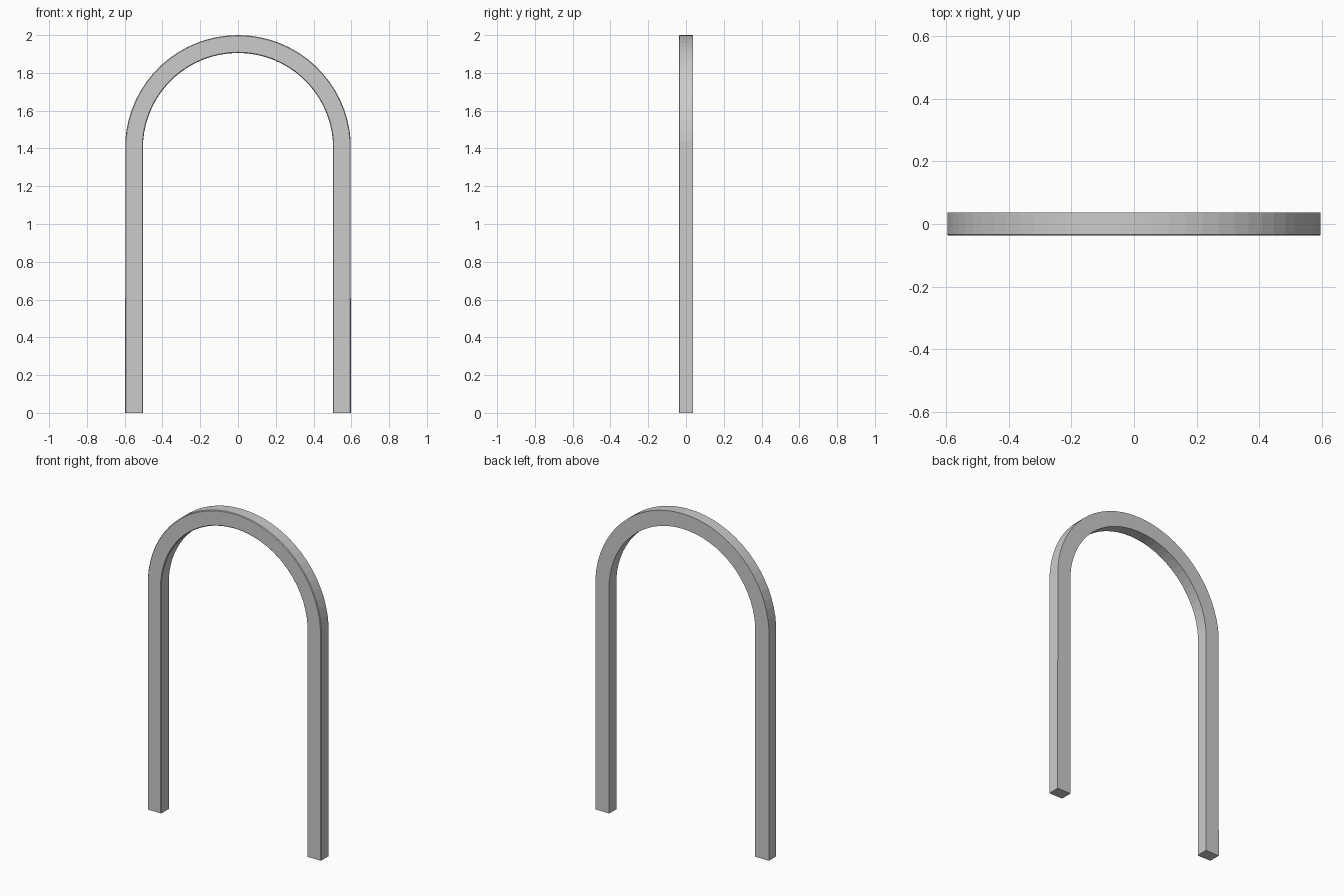
import bpy, bmesh, math

if "Cube" in bpy.data.objects:
    bpy.data.objects.remove(bpy.data.objects["Cube"])

HALF_DEPTH = 0.0375
SPRING_Z = 1.44      # where the legs meet the arch
CENTRE_Z = 1.402
SEGMENTS = 32
CHAMFER = 0.004      # tiny softened front edge


def arch_path(half_width, radius):
    """Outline from the left foot, over the arch, to the right foot."""
    start = math.asin((SPRING_Z - CENTRE_Z) / radius)
    pts = [(-half_width, 0.0)]
    for i in range(SEGMENTS + 1):
        a = math.pi - start - (math.pi - 2 * start) * i / SEGMENTS
        pts.append((radius * math.cos(a), CENTRE_Z + radius * math.sin(a)))
    pts.append((half_width, 0.0))
    return pts


# Cross-section loop: outline offset and depth for each rail
def rail(half_width, radius, inset, y):
    return [(x, y, z) for x, z in arch_path(half_width + inset, radius + inset)]


OUTER, INNER = (0.597, 0.598), (0.502, 0.5035)
rails = [
    rail(*OUTER, 0, HALF_DEPTH),
    rail(*OUTER, 0, -HALF_DEPTH + CHAMFER),
    rail(*OUTER, -CHAMFER, -HALF_DEPTH),
    rail(*INNER, CHAMFER, -HALF_DEPTH),
    rail(*INNER, 0, -HALF_DEPTH + CHAMFER),
    rail(*INNER, 0, HALF_DEPTH),
]

# Arched frame: skin the rails and cap both feet
bm = bmesh.new()
grid = [[bm.verts.new(p) for p in r] for r in rails]
n = len(grid)
for k in range(n):
    a, b = grid[k], grid[(k + 1) % n]
    for i in range(len(a) - 1):
        bm.faces.new((a[i], a[i + 1], b[i + 1], b[i]))
bm.faces.new([r[0] for r in grid])
bm.faces.new([r[-1] for r in grid])
bmesh.ops.recalc_face_normals(bm, faces=bm.faces)

mesh = bpy.data.meshes.new("arched_frame")
bm.to_mesh(mesh)
bm.free()
frame = bpy.data.objects.new("arched_frame", mesh)
bpy.context.collection.objects.link(frame)
